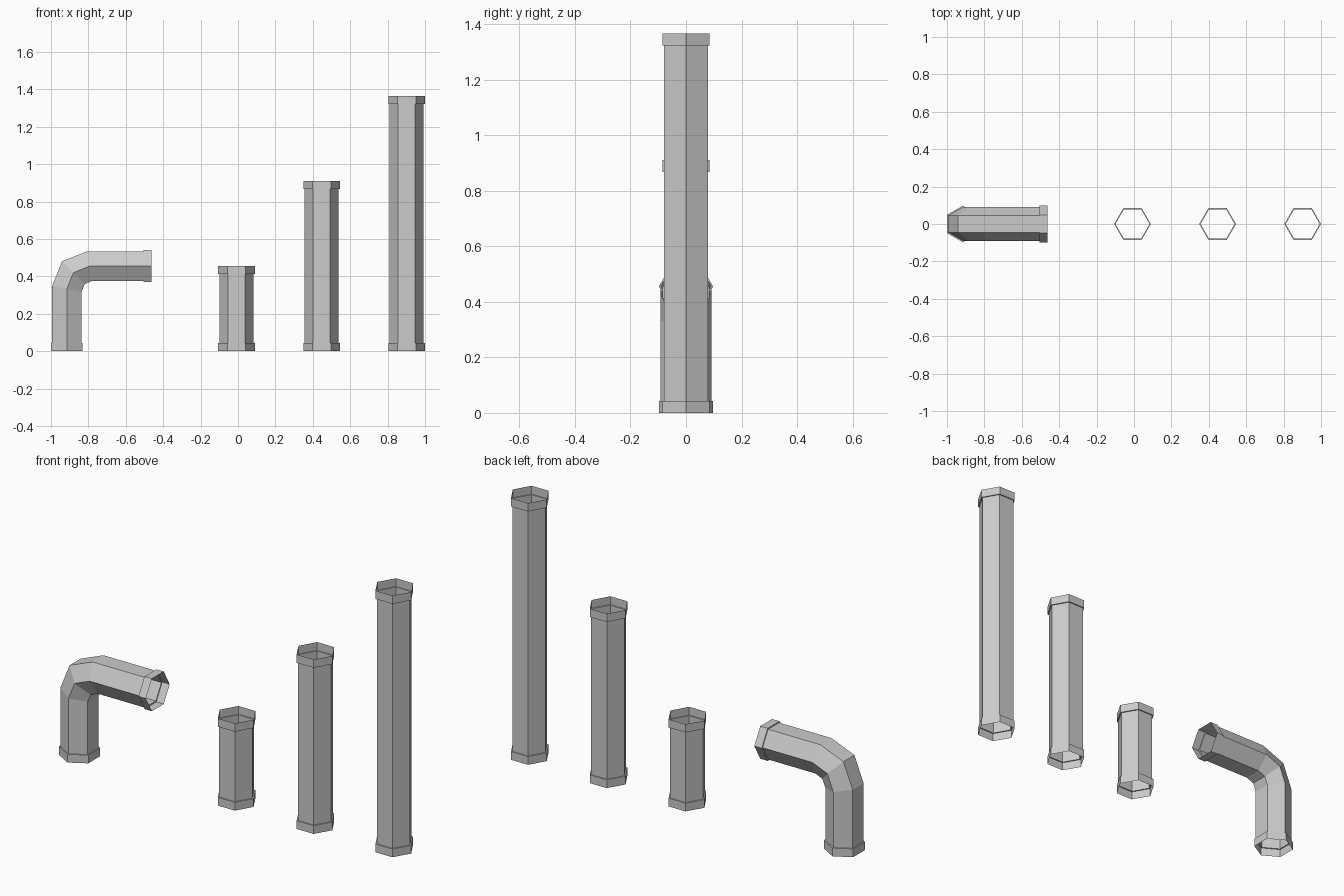
import bpy, bmesh, math
from mathutils import Vector

if "Cube" in bpy.data.objects:
    bpy.data.objects.remove(bpy.data.objects["Cube"], do_unlink=True)

BODY, COLLAR, BAND = 0.091, 0.098, 0.043

grey = bpy.data.materials.new("pipe grey")
grey.use_nodes = True
colour = (0.6, 0.6, 0.6, 1)
grey.diffuse_color = colour
grey.node_tree.nodes["Principled BSDF"].inputs["Base Color"].default_value = colour


def make_pipe(name, path, turn):
    """Open six-sided shell along a path in the xz plane, mitred at bends, with a collar at each end."""
    path = [Vector((x, 0, z)) for x, z in path]
    dirs = [(b - a).normalized() for a, b in zip(path, path[1:])]
    first, last = dirs[0], dirs[-1]

    # Stations: centre, radius, direction in, direction out
    stations = [(path[0], COLLAR, first, first),
                (path[0] + first * BAND, COLLAR, first, first),
                (path[0] + first * BAND, BODY, first, first)]
    stations += [(p, BODY, d, e) for p, d, e in zip(path[1:-1], dirs, dirs[1:])]
    stations += [(path[-1] - last * BAND, BODY, last, last),
                 (path[-1] - last * BAND, COLLAR, last, last),
                 (path[-1], COLLAR, last, last)]

    bm = bmesh.new()
    rings = []
    for centre, radius, d_in, d_out in stations:
        along = (d_in + d_out).normalized()
        side = Vector((along.z, 0, -along.x))
        stretch = 1 / along.dot(d_in)
        ring = []
        for i in range(6):
            a = turn + i * math.pi / 3
            offset = side * math.cos(a) * stretch + Vector((0, math.sin(a), 0))
            ring.append(bm.verts.new(centre + offset * radius))
        rings.append(ring)
    for low, high in zip(rings, rings[1:]):
        for i in range(6):
            j = (i + 1) % 6
            bm.faces.new((low[i], low[j], high[j], high[i]))

    mesh = bpy.data.meshes.new(name)
    bm.to_mesh(mesh)
    bm.free()
    mesh.materials.append(grey)
    bpy.context.collection.objects.link(bpy.data.objects.new(name, mesh))


# Straight pipes, each one unit longer than the last
for i, name in enumerate(["short_pipe", "medium_pipe", "long_pipe"]):
    x = -0.008 + 0.455 * i
    make_pipe(name, [(x, 0), (x, 0.455 * (i + 1))], 0)

# Elbow pipe, turned so flat sides face up and outward
make_pipe("elbow_pipe",
          [(-0.915, 0), (-0.915, 0.333), (-0.88, 0.42), (-0.793, 0.455), (-0.463, 0.455)],
          math.pi / 6)
